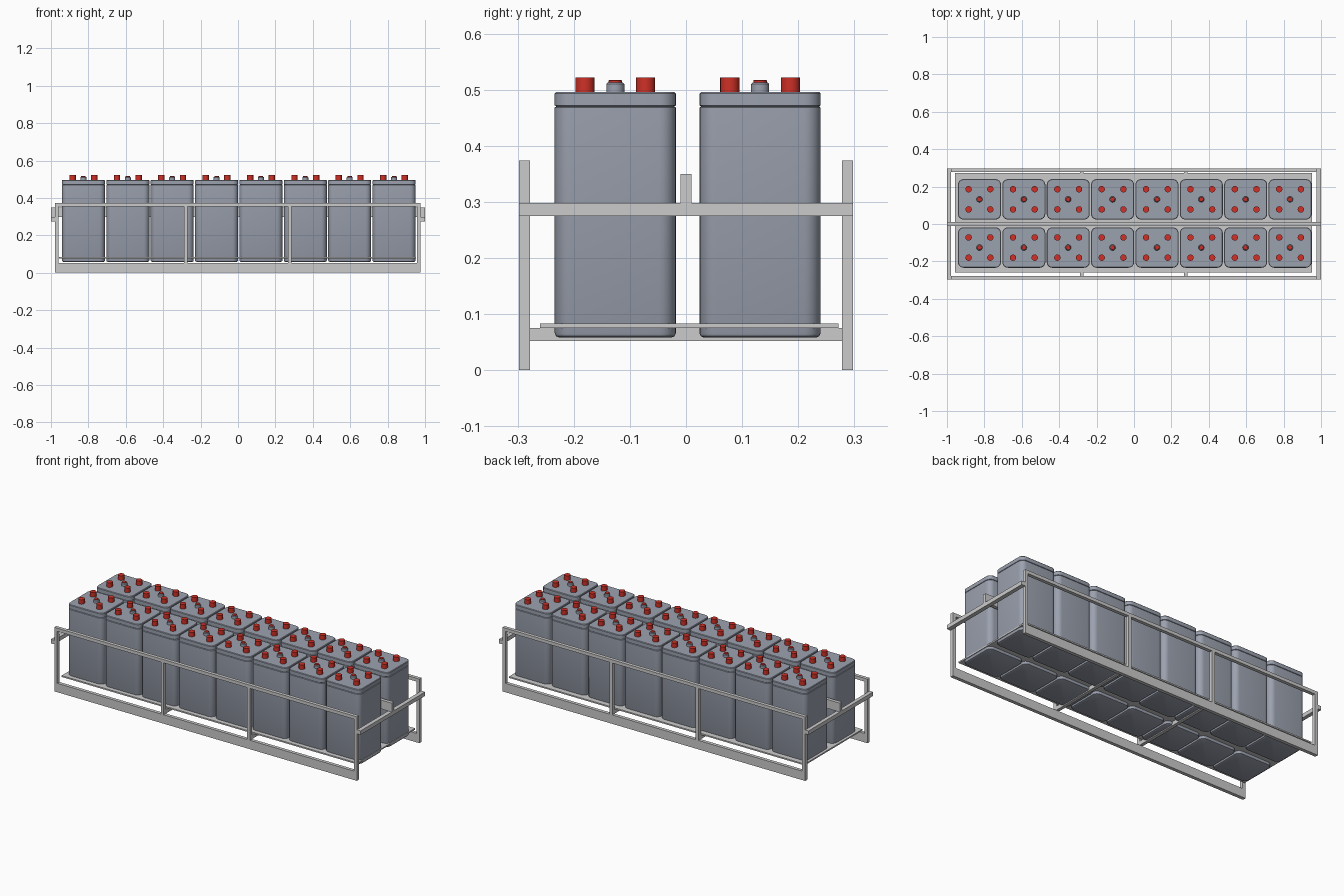
import bpy, bmesh, math

if "Cube" in bpy.data.objects:
    bpy.data.objects.remove(bpy.data.objects["Cube"])


def material(name, rgb):
    m = bpy.data.materials.new(name)
    m.diffuse_color = (*rgb, 1)
    m.use_nodes = True
    m.node_tree.nodes["Principled BSDF"].inputs["Base Color"].default_value = m.diffuse_color
    return m


CASE = material("case_blue_grey", (0.33, 0.36, 0.43))
RED = material("cap_red", (0.62, 0.03, 0.02))


def finish(name, bm, mat=None, smooth=False):
    bmesh.ops.recalc_face_normals(bm, faces=bm.faces)
    me = bpy.data.meshes.new(name)
    bm.to_mesh(me)
    bm.free()
    if mat:
        me.materials.append(mat)
    if smooth:
        for p in me.polygons:
            p.use_smooth = True
        me.set_sharp_from_angle(angle=math.radians(35))
    return me


def place(name, me, loc=(0, 0, 0)):
    ob = bpy.data.objects.new(name, me)
    ob.location = loc
    bpy.context.collection.objects.link(ob)
    return ob


def box(name, x0, x1, y0, y1, z0, z1):
    bm = bmesh.new()
    bmesh.ops.create_cube(bm, size=1)
    for v in bm.verts:
        v.co.x *= x1 - x0
        v.co.y *= y1 - y0
        v.co.z *= z1 - z0
    me = finish(name, bm)
    return place(name, me, ((x0 + x1) / 2, (y0 + y1) / 2, (z0 + z1) / 2))


def loft(bm, rings):
    """Skin equal-length rings of points and cap both ends."""
    vs = [[bm.verts.new(p) for p in ring] for ring in rings]
    n = len(vs[0])
    for a, b in zip(vs, vs[1:]):
        for i in range(n):
            j = (i + 1) % n
            bm.faces.new((a[i], a[j], b[j], b[i]))
    bm.faces.new(vs[0][::-1])
    bm.faces.new(vs[-1])


def rounded_ring(hx, hy, r, inset, z, seg=6):
    pts = []
    for k, (sx, sy) in enumerate([(1, 1), (-1, 1), (-1, -1), (1, -1)]):
        for i in range(seg + 1):
            a = math.pi / 2 * (k + i / seg)
            pts.append((sx * (hx - r) + (r - inset) * math.cos(a),
                        sy * (hy - r) + (r - inset) * math.sin(a), z))
    return pts


def rounded_block(name, profile):
    bm = bmesh.new()
    loft(bm, [rounded_ring(0.115, 0.108, 0.03, i, z) for i, z in profile])
    return finish(name, bm, CASE, True)


def turned(name, profile, mat, seg=24):
    bm = bmesh.new()
    loft(bm, [[(r * math.cos(2 * math.pi * i / seg), r * math.sin(2 * math.pi * i / seg), z)
               for i in range(seg)] for r, z in profile])
    return finish(name, bm, mat, True)


# Shared cell parts: case, lid, terminal caps, centre vent
case = rounded_block("cell_case", [(0.008, 0.058), (0.0025, 0.0605), (0, 0.066), (0, 0.468), (0.003, 0.470)])
lid = rounded_block("cell_lid", [(0.003, 0.470), (0, 0.472), (0, 0.493), (0.003, 0.496)])
cap = turned("terminal_cap", [(0.017, 0.495), (0.017, 0.522)], RED)
vent = turned("vent_plug", [(0.016, 0.495), (0.016, 0.510), (0.013, 0.513)], CASE)
vent_top = turned("vent_top", [(0.012, 0.512), (0.012, 0.516), (0.011, 0.517)], RED)

# Two rows of eight cells
for row, y in enumerate((-0.126, 0.132)):
    for col in range(8):
        x = 0.004 + (col - 3.5) * 0.2372
        tag = f"_{row}_{col}"
        for part in (case, lid, vent, vent_top):
            place(part.name + tag, part, (x, y, 0))
        for sx in (-1, 1):
            for sy in (-1, 1):
                place("terminal_cap" + tag, cap, (x + sx * 0.058, y + sy * 0.054, 0))

# Thin tray
box("tray_plate", -0.957, 0.953, -0.26, 0.272, 0.075, 0.083)

# Long side frames
for side, y0, y1 in (("front", -0.298, -0.278), ("back", 0.278, 0.298)):
    box(side + "_bottom_rail", -0.978, 0.976, y0, y1, 0, 0.052)
    box(side + "_top_rail", -0.978, 0.976, y0, y1, 0.355, 0.374)
    for x0 in (-0.978, -0.29, 0.267, 0.957):
        box(side + "_post", x0, x0 + 0.019, y0, y1, 0.052, 0.355)

# Cross members under the cells
for x0 in (-0.29, 0.267):
    box("bottom_cross_member", x0, x0 + 0.019, -0.278, 0.278, 0.052, 0.075)

# End bars and the centre divider resting on them
for name, x0, x1 in (("left", -1.0, -0.978), ("right", 0.976, 1.0)):
    box(name + "_end_bar", x0, x1, -0.298, 0.298, 0.275, 0.298)
box("centre_divider_bar", -1.0, 1.0, -0.01, 0.01, 0.298, 0.35)
